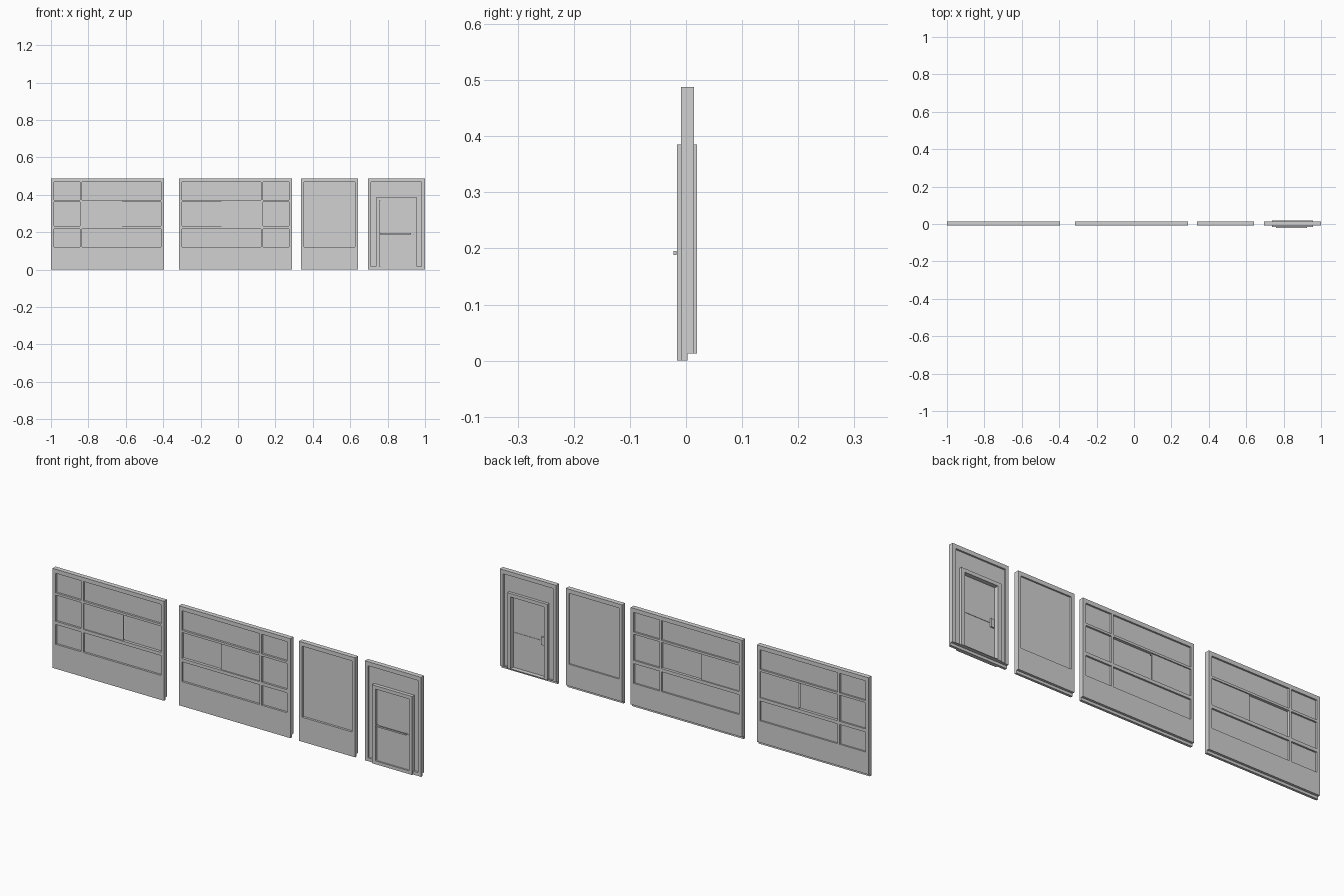
import bpy, bmesh
from mathutils import Vector

cube = bpy.data.objects.get("Cube")
if cube:
    bpy.data.objects.remove(cube)

SHADE = (0.64, 0.64, 0.64, 1)
grey = bpy.data.materials.new("wall grey")
grey.use_nodes = True
grey.diffuse_color = SHADE
grey.node_tree.nodes["Principled BSDF"].inputs["Base Color"].default_value = SHADE

FRONT, BACK, STEP, TOP = -0.009, 0.0145, 0.003, 0.488
SKIRT = 0.013
ROWS = [(0.12, 0.217), (0.233, 0.361), (0.372, 0.468)]


def add_object(name, bm):
    bmesh.ops.recalc_face_normals(bm, faces=bm.faces)
    mesh = bpy.data.meshes.new(name)
    bm.to_mesh(mesh)
    bm.free()
    mesh.materials.append(grey)
    obj = bpy.data.objects.new(name, mesh)
    bpy.context.collection.objects.link(obj)
    return obj


def boxes(name, spans):
    """Each span is (x0, x1, y0, y1, z0, z1)."""
    bm = bmesh.new()
    for x0, x1, y0, y1, z0, z1 in spans:
        verts = bmesh.ops.create_cube(bm, size=1)["verts"]
        for v in verts:
            v.co = Vector((x1 if v.co.x > 0 else x0,
                           y1 if v.co.y > 0 else y0,
                           z1 if v.co.z > 0 else z0))
    return add_object(name, bm)


def slab(name, x0, x1, front, back, top):
    """Upright slab whose back is notched along the floor."""
    profile = [(front, 0), (STEP, 0), (STEP, SKIRT), (back, SKIRT), (back, top), (front, top)]
    bm = bmesh.new()
    face = bm.faces.new([bm.verts.new((x0, y, z)) for y, z in profile])
    ext = bmesh.ops.extrude_face_region(bm, geom=[face])["geom"]
    bmesh.ops.translate(bm, vec=(x1 - x0, 0, 0),
                        verts=[g for g in ext if isinstance(g, bmesh.types.BMVert)])
    return add_object(name, bm)


def carve(obj, spans):
    """Cut separate box pockets, bake the result and drop the cutter."""
    cutter = boxes("pocket_cutter", spans)
    cutter.hide_render = True
    mod = obj.modifiers.new("pockets", "BOOLEAN")
    mod.operation, mod.solver, mod.object = "DIFFERENCE", "EXACT", cutter
    deps = bpy.context.evaluated_depsgraph_get()
    baked = bpy.data.meshes.new_from_object(obj.evaluated_get(deps))
    obj.modifiers.clear()
    obj.data = baked
    bpy.data.objects.remove(cutter)


def pocket(x0, x1, z0, z1, pane_front, pane_back):
    """Front and back pockets that leave a thin pane between them."""
    x0, x1 = min(x0, x1), max(x0, x1)
    return [(x0, x1, -0.05, pane_front, z0, z1), (x0, x1, pane_back, 0.05, z0, z1)]


def window_wall(name, centre, side):
    """Wall with three rows of windows; the middle row has two sliding panes."""
    wall = slab(name, centre - 0.3025, centre + 0.3025, FRONT, BACK, TOP)
    outer, inner, edge, far, mid = [centre + side * d for d in (0.286, 0.147, 0.136, -0.286, -0.077)]
    cuts = []
    for z0, z1 in ROWS:
        cuts += pocket(outer, inner, z0, z1, 0.001, 0.006)
    for z0, z1 in (ROWS[0], ROWS[2]):
        cuts += pocket(edge, far, z0, z1, 0.001, 0.006)
    # Sliding panes: shared shallow opening, then each half deepened on one face
    z0, z1 = ROWS[1]
    cuts += pocket(edge, far, z0, z1, -0.003, 0.009)
    carve(wall, cuts)
    near_back = pocket(edge, mid, z0, z1, -0.003, 0.001)[1]
    far_front = pocket(mid, far, z0, z1, 0.005, 0.009)[0]
    carve(wall, [near_back])
    carve(wall, [far_front])


# Two mirrored window walls
window_wall("window_wall_right", -0.6975, -1)
window_wall("window_wall_left", -0.0125, 1)

# Wall with a single large pane
pane_wall = slab("single_pane_wall", 0.337, 0.642, FRONT, BACK, TOP)
carve(pane_wall, pocket(0.353, 0.626, 0.12, 0.468, 0.002, 0.007))

# Door wall: recessed field with the doorway cut through
door_wall = slab("door_wall", 0.695, 1.0, FRONT, BACK, TOP)
carve(door_wall, pocket(0.711, 0.982, 0.016, 0.468, 0.001, 0.006))
carve(door_wall, [(0.745, 0.948, -0.05, 0.05, -0.05, 0.375)])

# Door surround, standing proud on both sides
surround = slab("door_frame", 0.738, 0.956, -0.016, 0.02, 0.385)
carve(surround, [(0.757, 0.938, -0.05, 0.05, 0.016, 0.368)])

# Door leaf in two panels with a narrow joint, and a set-back hinge strip
boxes("door_leaf", [(0.762, 0.94, -0.009, -0.001, 0.014, 0.188),
                    (0.762, 0.94, -0.009, -0.001, 0.191, 0.37),
                    (0.762, 0.94, -0.007, -0.003, 0.186, 0.193)])
boxes("hinge_strip", [(0.755, 0.763, -0.004, -0.002, 0.014, 0.37)])

# Push bar on the front with its two brackets
boxes("push_bar", [(0.76, 0.926, -0.022, -0.0165, 0.188, 0.195),
                   (0.764, 0.772, -0.017, -0.008, 0.190, 0.193),
                   (0.918, 0.926, -0.017, -0.008, 0.190, 0.193)])

# Handle on the back
boxes("back_handle", [(0.764, 0.782, -0.002, 0.006, 0.17, 0.21)])
